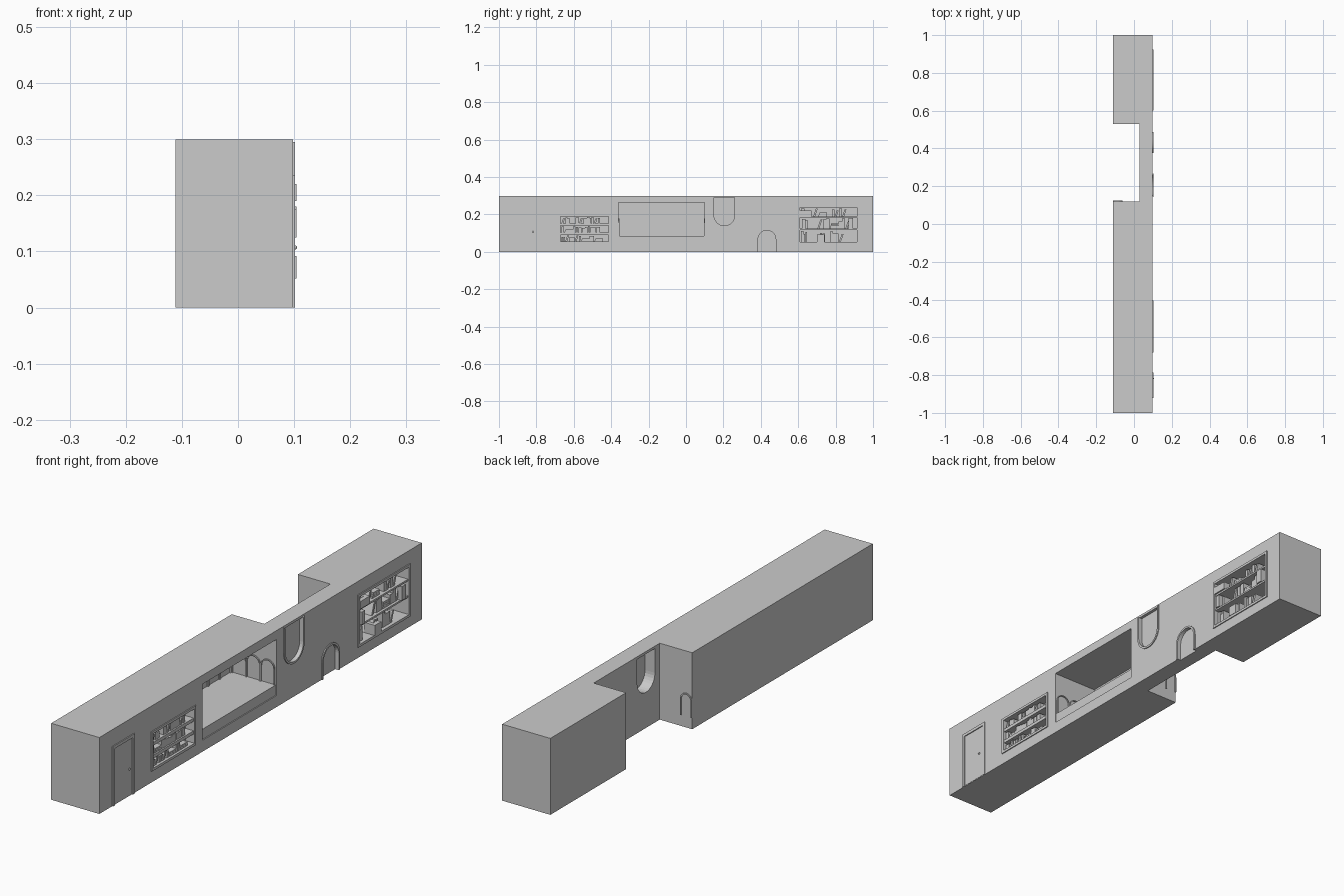
import bpy, bmesh, math, random

random.seed(4)
if "Cube" in bpy.data.objects:
    bpy.data.objects.remove(bpy.data.objects["Cube"], do_unlink=True)

grey = bpy.data.materials.new("plain grey")
grey.use_nodes = True
grey.diffuse_color = (0.6, 0.6, 0.6, 1)
grey.node_tree.nodes["Principled BSDF"].inputs["Base Color"].default_value = (0.6, 0.6, 0.6, 1)

WALL = 0.098     # x of the decorated face
BACK = -0.111    # x of the plain rear face
PLACE = {"x": lambda u, v, d: (d, u, v),
         "y": lambda u, v, d: (u, d, v),
         "z": lambda u, v, d: (u, v, d)}


def finish(name, bm):
    bmesh.ops.recalc_face_normals(bm, faces=bm.faces)
    mesh = bpy.data.meshes.new(name)
    bm.to_mesh(mesh)
    bm.free()
    mesh.materials.append(grey)
    obj = bpy.data.objects.new(name, mesh)
    bpy.context.collection.objects.link(obj)
    return obj


def prism(name, outline, low, high, axis="x"):
    """Outline swept along an axis between two depths."""
    bm = bmesh.new()
    rings = [[bm.verts.new(PLACE[axis](u, v, d)) for u, v in outline] for d in (low, high)]
    for ring in rings:
        bm.faces.new(ring)
    n = len(outline)
    for i in range(n):
        j = (i + 1) % n
        bm.faces.new((rings[0][i], rings[0][j], rings[1][j], rings[1][i]))
    return finish(name, bm)


def rect(u0, u1, v0, v1):
    return [(u0, v0), (u0, v1), (u1, v1), (u1, v0)]


def arch(u0, u1, base, tip, steps=16):
    """Straight sides ending in a half circle at the tip, above or below the base."""
    r, mid = (u1 - u0) / 2, (u0 + u1) / 2
    way = 1 if tip > base else -1
    curve = [(mid - r * math.cos(math.pi * i / steps),
              tip - way * r + way * r * math.sin(math.pi * i / steps))
             for i in range(steps + 1)]
    return [(u0, base)] + curve + [(u1, base)]


def trim(name, outer, inner, low, high, axis="x", closed=False):
    """Band between two matching outlines."""
    n = len(outer)
    bm = bmesh.new()
    loops = [[bm.verts.new(PLACE[axis](u, v, d)) for u, v in line]
             for line, d in ((outer, low), (inner, low), (inner, high), (outer, high))]
    for i in range(n if closed else n - 1):
        j = (i + 1) % n
        for k in range(4):
            a, b = loops[k], loops[(k + 1) % 4]
            bm.faces.new((a[i], a[j], b[j], b[i]))
    if not closed:
        for i in (0, -1):
            bm.faces.new([loop[i] for loop in loops])
    return finish(name, bm)


# Main block with the rear notch
plan = [(BACK, -1), (WALL, -1), (WALL, 1), (BACK, 1),
        (BACK, 0.53), (0.03, 0.53), (0.03, 0.12), (BACK, 0.12)]
body = prism("wall_block", plan, 0, 0.3, "z")


def carve(outline, low, high):
    cutter = prism("cutter", outline, low, high)
    cutter.hide_render = True
    mod = body.modifiers.new("carve", "BOOLEAN")
    mod.operation, mod.solver, mod.object = "DIFFERENCE", "EXACT", cutter
    bpy.context.view_layer.objects.active = body
    bpy.ops.object.modifier_apply(modifier=mod.name)
    bpy.data.objects.remove(cutter, do_unlink=True)


OUT = WALL + 0.02
carve(rect(-0.36, 0.10, 0.085, 0.265), -0.1, OUT)       # large alcove
carve(rect(-0.36, 0.10, 0.045, 0.09), WALL - 0.004, OUT)  # sill recess
hatch = arch(0.15, 0.26, 0.29, 0.14)
carve(hatch, WALL - 0.012, OUT)
carve(hatch, 0.0, WALL - 0.025)
doorway = arch(0.385, 0.48, -0.02, 0.115)
carve(doorway, WALL - 0.012, OUT)

left_shelves = [(0.055, 0.09), (0.103, 0.14), (0.153, 0.19)]
right_shelves = [(0.052, 0.118), (0.125, 0.183), (0.19, 0.238)]
for z0, z1 in left_shelves:
    carve(rect(-0.67, -0.415, z0, z1), WALL - 0.035, OUT)
for z0, z1 in right_shelves:
    carve(rect(0.61, 0.915, z0, z1), WALL - 0.085, OUT)

# Raised surrounds on the decorated face
FACE = WALL + 0.004
trim("hatch_surround", arch(0.142, 0.268, 0.295, 0.132), hatch, WALL - 0.005, FACE)
trim("doorway_surround", arch(0.377, 0.488, 0, 0.123),
     arch(0.385, 0.48, 0, 0.115), WALL - 0.005, FACE)
trim("door_surround", rect(-0.92, -0.785, 0, 0.235),
     rect(-0.908, -0.797, 0, 0.223), WALL - 0.005, FACE)
trim("left_bookcase_surround", rect(-0.68, -0.405, 0.045, 0.2),
     rect(-0.67, -0.415, 0.055, 0.19), WALL - 0.005, FACE, closed=True)
trim("right_bookcase_surround", rect(0.6, 0.925, 0.042, 0.248),
     rect(0.61, 0.915, 0.052, 0.238), WALL - 0.005, FACE, closed=True)

# Door leaf and knob
prism("door_leaf", rect(-0.906, -0.799, 0.002, 0.221), WALL - 0.002, WALL + 0.001)
bpy.ops.mesh.primitive_uv_sphere_add(segments=12, ring_count=8, radius=0.004,
                                     location=(WALL + 0.003, -0.818, 0.107))
knob = bpy.context.object
knob.name = "door_knob"
knob.data.materials.append(grey)
bpy.ops.object.shade_smooth()


# Arcade lining the alcove
def arcade(name, start, count, pitch, low, high, axis):
    for i in range(count):
        u = start + i * pitch
        trim(f"{name}_{i + 1}", arch(u, u + pitch, 0.085, 0.178, 12),
             arch(u + 0.004, u + pitch - 0.004, 0.085, 0.174, 12), low, high, axis)


arcade("rear_arch", -0.325, 6, 0.07, -0.101, -0.095, "x")
arcade("right_end_arch", -0.095, 3, 0.062, 0.095, 0.101, "y")
arcade("left_end_arch", -0.095, 3, 0.062, -0.361, -0.355, "y")

# Small arched moulding on the notch corner
trim("notch_moulding", arch(-0.111, -0.06, 0.045, 0.135),
     arch(-0.106, -0.065, 0.045, 0.13), 0.118, 0.124, "y")


# Books, some upright, some stacked, some leaning
def books(name, y0, y1, z0, z1, depth, front, chance):
    y, k = y0 + 0.004, 0
    room = z1 - z0
    while y < y1 - 0.05:
        k += 1
        tall = room * random.uniform(0.65, 0.92)
        thick = random.uniform(0.008, 0.02)
        pick = random.random()
        label = f"{name}_{k}"
        if pick < chance:
            prism(label, rect(y, y + thick, z0, z0 + tall), front - depth, front)
        elif pick < chance + 0.12:
            lean = tall * 0.35
            prism(label, [(y, z0), (y + lean, z0 + tall),
                          (y + lean + 0.01, z0 + tall), (y + 0.01, z0)], front - depth, front)
            thick = lean + 0.012
        elif pick < chance + 0.24:
            thick = 0.045
            for s in range(3):
                base = z0 + s * room * 0.15
                prism(f"{label}_stack_{s + 1}", rect(y + s * 0.003, y + thick, base, base + room * 0.14),
                      front - depth, front)
        else:
            thick = 0.025
        y += thick + 0.001


for i, (z0, z1) in enumerate(left_shelves):
    books(f"left_book_row_{i + 1}", -0.67, -0.415, z0, z1, 0.028, WALL - 0.006, 0.7)
for i, (z0, z1) in enumerate(right_shelves):
    books(f"right_book_row_{i + 1}", 0.61, 0.915, z0, z1, 0.045, WALL - 0.01, 0.45)

# Ornaments standing slightly proud of the right bookcase
for i, (y, z, w, h) in enumerate([(0.63, 0.125, 0.02, 0.05), (0.72, 0.052, 0.04, 0.04),
                                  (0.88, 0.125, 0.025, 0.055), (0.64, 0.19, 0.06, 0.03)]):
    prism(f"shelf_ornament_{i + 1}", rect(y - w / 2, y + w / 2, z, z + h), WALL - 0.04, WALL + 0.006)
